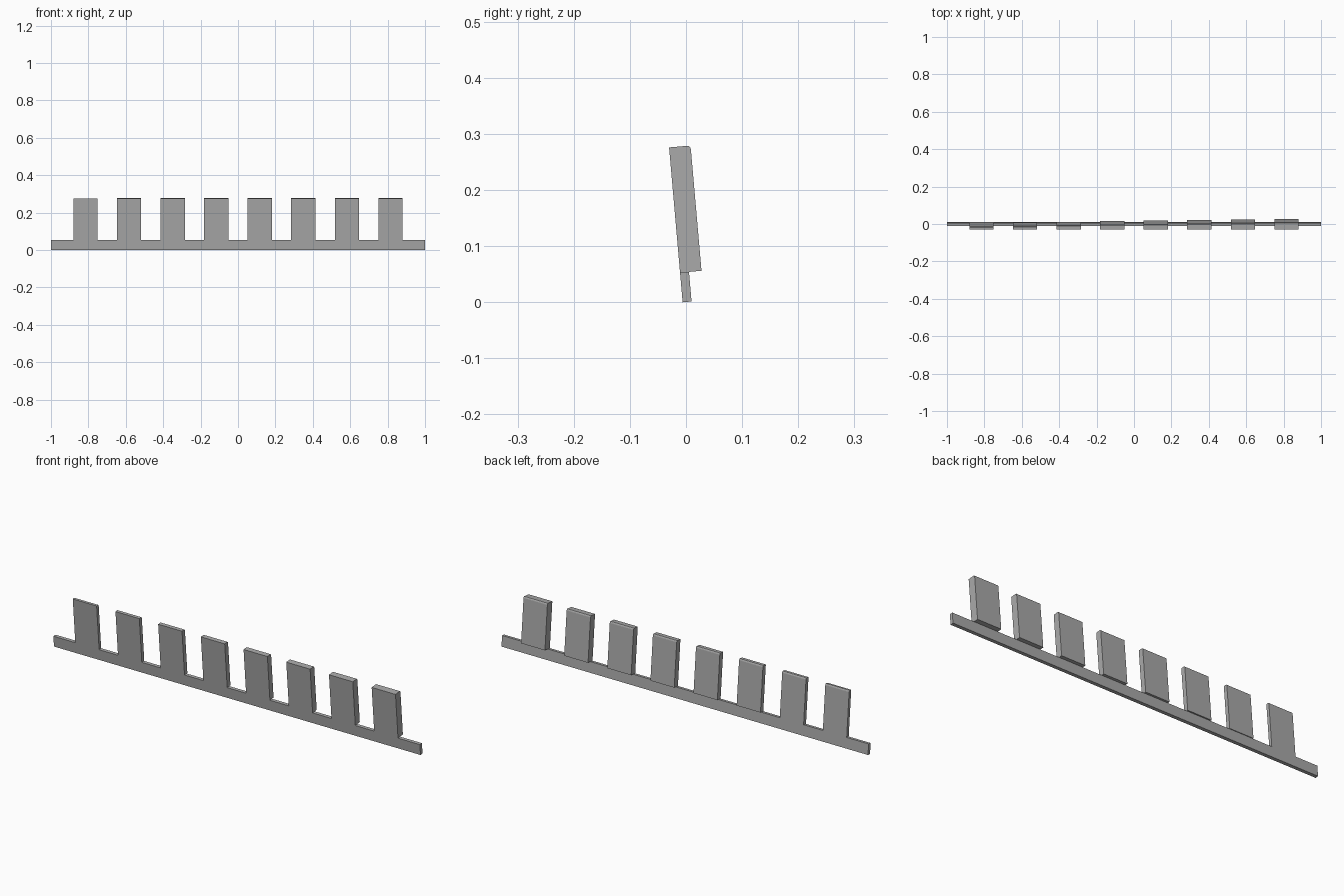
import bpy, bmesh, math
from mathutils import Matrix

cube = bpy.data.objects.get("Cube")
if cube:
    bpy.data.objects.remove(cube)

grey = bpy.data.materials.new("plain grey")
grey.use_nodes = True
colour = (0.4, 0.4, 0.4, 1)
grey.diffuse_color = colour
grey.node_tree.nodes["Principled BSDF"].inputs["Base Color"].default_value = colour

# Everything leans forward about the lower front edge
LEAN = Matrix.Translation((0, -0.006, 0)) @ Matrix.Rotation(math.radians(5), 4, 'X')
BAR_HEIGHT, TOP, BAR_DEPTH = 0.053, 0.277, 0.016


def extrude_profile(name, profile, x0, x1):
    """Extrude a (depth, height) profile along x and lean it forward."""
    bm = bmesh.new()
    face = bm.faces.new([bm.verts.new((x0, y, z)) for y, z in profile])
    result = bmesh.ops.extrude_face_region(bm, geom=[face])
    moved = [v for v in result["geom"] if isinstance(v, bmesh.types.BMVert)]
    bmesh.ops.translate(bm, verts=moved, vec=(x1 - x0, 0, 0))
    bmesh.ops.recalc_face_normals(bm, faces=bm.faces)
    bm.transform(LEAN)
    mesh = bpy.data.meshes.new(name)
    bm.to_mesh(mesh)
    bm.free()
    mesh.materials.append(grey)
    obj = bpy.data.objects.new(name, mesh)
    bpy.context.collection.objects.link(obj)


# Long base strip
extrude_profile("base_strip", [(0, 0), (BAR_DEPTH, 0), (BAR_DEPTH, BAR_HEIGHT), (0, BAR_HEIGHT)], -1, 1)

# Eight tabs, flush at the front and growing thicker toward the left end
for i in range(8):
    centre = (i - 3.5) * 0.233
    depth = BAR_DEPTH + i * 0.0032
    profile = [(0, BAR_HEIGHT), (depth, BAR_HEIGHT), (depth, TOP - 0.007),
               (depth - 0.001, TOP - 0.003), (depth - 0.004, TOP), (0, TOP)]
    extrude_profile(f"tab_{i + 1}", profile, centre - 0.065, centre + 0.065)
